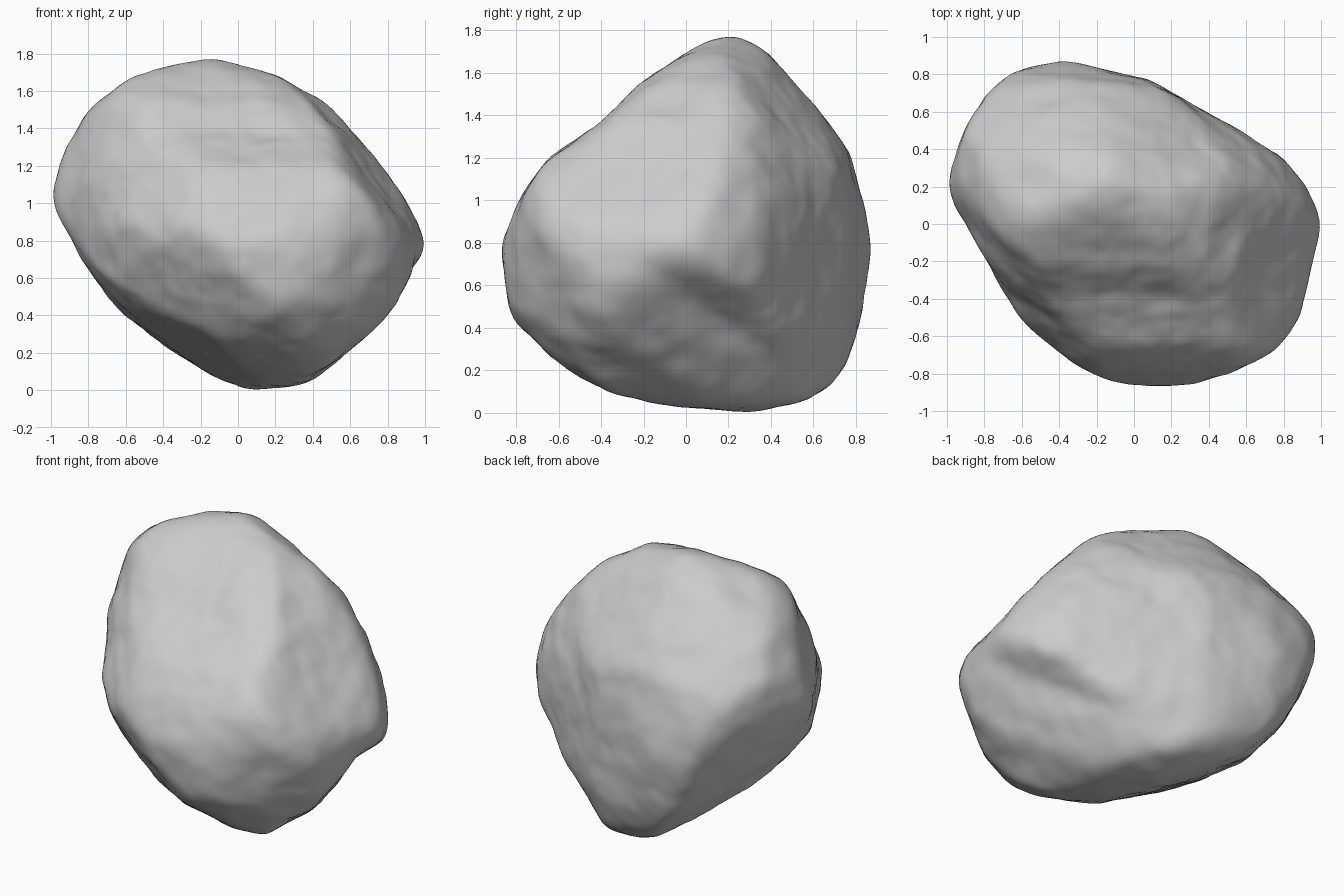
import bpy
import bmesh
import math
from mathutils import Vector, noise

cube = bpy.data.objects.get("Cube")
if cube:
    bpy.data.objects.remove(cube, do_unlink=True)

# Outlines around the rock's centre, in hundredths, counter-clockwise
FRONT = [(100, -9), (97, 1), (92, 10), (84, 29), (63, 53), (49, 65), (17, 81), (-15, 89),
         (-52, 82), (-79, 63), (-94, 37), (-100, 12), (-82, -22), (-60, -52), (-13, -83),
         (6, -89), (37, -86), (72, -61), (95, -30)]
SIDE = [(87, -13), (85, 4), (77, 34), (63, 53), (46, 72), (37, 82), (23, 89), (7, 85),
        (-10, 74), (-22, 66), (-40, 48), (-65, 31), (-78, 13), (-87, -10), (-84, -36),
        (-79, -53), (-64, -68), (-40, -79), (-8, -86), (30, -89), (59, -83), (72, -73),
        (79, -57), (83, -41)]
PLAN = [(100, 0), (95, 18), (81, 34), (57, 50), (35, 62), (9, 77), (-13, 82), (-37, 88),
        (-64, 82), (-80, 72), (-92, 48), (-97, 32), (-100, 17), (-90, 0), (-77, -25),
        (-69, -43), (-55, -62), (-37, -73), (-16, -84), (1, -87), (27, -87), (54, -79),
        (79, -66), (89, -49), (94, -27)]
FRONT_CORNER = [(85, -20), (82, -43), (64, -54), (56, -66), (41, -81), (10, -96), (-10, -91),
                (-39, -75), (-59, -49), (-76, -20), (-79, 0), (-75, 17), (-72, 40), (-65, 58),
                (-59, 76), (-45, 88), (-13, 94), (13, 91), (33, 73), (61, 43), (71, 22), (80, 3)]
BACK_CORNER = [(80, 0), (76, -17), (70, -37), (54, -54), (31, -72), (2, -86), (-26, -97),
               (-49, -90), (-61, -66), (-72, -46), (-77, -26), (-84, -11), (-83, 15),
               (-77, 33), (-68, 47), (-48, 65), (-18, 75), (14, 70), (45, 60), (61, 40), (72, 20)]
UNDER_CORNER = [(105, 9), (104, 25), (90, 41), (64, 64), (47, 76), (29, 83), (-11, 82),
                (-28, 76), (-54, 54), (-77, 29), (-98, 9), (-102, -6), (-97, -23), (-87, -49),
                (-66, -72), (-22, -77), (9, -71), (38, -63), (64, -52), (84, -34), (98, -11)]

CENTRE_HEIGHT = 0.89
SECTORS = 90
SHARPNESS = 24
MAX_GROWTH = 1.11
# Hollows: position from the centre, width, depth
HOLLOWS = [
    (Vector((0.82, 0.3, 0.25)), 0.14, 0.015),
    (Vector((0.6, 0.58, 0.2)), 0.14, 0.015),
    (Vector((0.7, -0.35, -0.45)), 0.25, 0.015),
]


def sector_radius(points, angle):
    """Distance from the centre to the outline along one angle."""
    ray = Vector((math.cos(angle), math.sin(angle)))
    reach = 0.0
    for i, point in enumerate(points):
        a, b = Vector(points[i - 1]) / 100, Vector(point) / 100
        side_a, side_b = ray.cross(a), ray.cross(b)
        if side_a * side_b <= 0 and side_a != side_b:
            hit = a.lerp(b, side_a / (side_a - side_b))
            reach = max(reach, hit.dot(ray))
    return reach


def lookup(table, place):
    """Linear interpolation in a closed table of radii."""
    i = int(place)
    return table[i % SECTORS] * (1 - place + i) + table[(i + 1) % SECTORS] * (place - i)


class Profile:
    """One outline seen from a given turn about z and upward tilt."""

    def __init__(self, turn, tilt, points):
        a, e = math.radians(turn), math.radians(tilt)
        self.right = Vector((math.cos(a), math.sin(a), 0))
        self.up = Vector((-math.sin(a) * math.sin(e), math.cos(a) * math.sin(e), math.cos(e)))
        self.target = [sector_radius(points, math.tau * k / SECTORS) for k in range(SECTORS)]
        self.limit = list(self.target)

    def project(self, co):
        u, v = co.dot(self.right), co.dot(self.up)
        return math.hypot(u, v), math.atan2(v, u) / math.tau % 1.0 * SECTORS

    def refine(self, points):
        """Loosen or tighten the limit where the rock misses the outline."""
        fill = [0.0] * SECTORS
        for co in points:
            reach, place = self.project(co)
            k = round(place) % SECTORS
            fill[k] = max(fill[k], reach / lookup(self.target, place))
        for k in range(SECTORS):
            near = (fill[k - 1] + 2 * fill[k] + fill[(k + 1) % SECTORS]) / 4
            self.limit[k] = min(self.limit[k] / near, self.target[k] * MAX_GROWTH)


profiles = [
    Profile(0, 0, FRONT),
    Profile(90, 0, SIDE),
    Profile(0, 90, PLAN),
    Profile(40, 28, FRONT_CORNER),
    Profile(220, 28, BACK_CORNER),
    Profile(140, -28, UNDER_CORNER),
]


def rock_radius(direction):
    """Soft intersection of all the extruded outlines along one direction."""
    total = 0.0
    for profile in profiles:
        reach, place = profile.project(direction)
        total += (reach / lookup(profile.limit, place)) ** SHARPNESS
    return total ** (-1 / SHARPNESS)


def weathering(point):
    """Broad dents, fine chips and a few hollows."""
    height = 0.008 * noise.noise(point * 3 + Vector((3, 1, 7)))
    height += 0.009 * noise.noise(point * 6.5) + 0.004 * noise.noise(point * 13)
    for place, width, depth in HOLLOWS:
        height -= depth * math.exp(-((point - place).length / width) ** 2)
    return height


def sculpt(bm, directions):
    """Carve the rock, soften its ridges and weather it."""
    for vert, direction in zip(bm.verts, directions):
        vert.co = direction * rock_radius(direction)
    for _ in range(3):
        bmesh.ops.smooth_vert(bm, verts=bm.verts, factor=0.5,
                              use_axis_x=True, use_axis_y=True, use_axis_z=True)
    for vert in bm.verts:
        vert.co += vert.co.normalized() * weathering(vert.co)


# Boulder body
bpy.ops.mesh.primitive_ico_sphere_add(subdivisions=6, radius=1)
boulder = bpy.context.object
boulder.name = "boulder"
mesh = boulder.data
mesh.name = "boulder"

bm = bmesh.new()
bm.from_mesh(mesh)
directions = [vert.co.normalized() for vert in bm.verts]
sculpt(bm, directions)
for _ in range(6):
    surface = [vert.co.copy() for vert in bm.verts]
    for profile in profiles:
        profile.refine(surface)
    sculpt(bm, directions)
bmesh.ops.translate(bm, verts=bm.verts, vec=(0, 0, CENTRE_HEIGHT))
bm.to_mesh(mesh)
bm.free()

# Stone colour
stone = bpy.data.materials.new("grey_stone")
stone.use_nodes = True
colour = (0.6, 0.6, 0.6, 1)
stone.diffuse_color = colour
shader = next(n for n in stone.node_tree.nodes if n.type == "BSDF_PRINCIPLED")
shader.inputs["Base Color"].default_value = colour
mesh.materials.append(stone)

bpy.ops.object.shade_smooth_by_angle(angle=math.radians(35))
